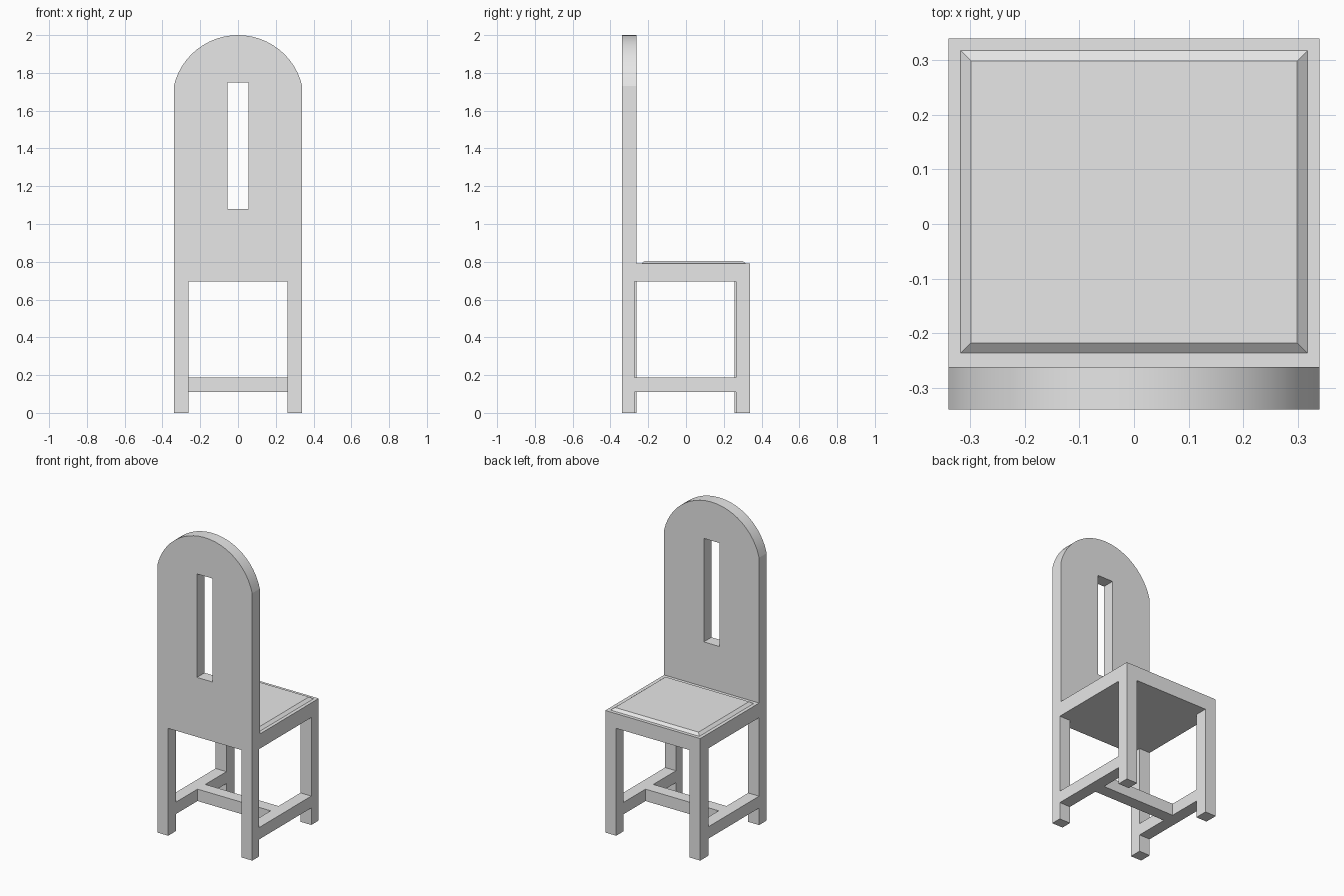
import bpy, bmesh, math

old = bpy.data.objects.get("Cube")
if old:
    bpy.data.objects.remove(old, do_unlink=True)

grey = bpy.data.materials.new("plain grey")
grey.use_nodes = True
GREY = (0.8, 0.8, 0.8, 1)
grey.diffuse_color = GREY
grey.node_tree.nodes["Principled BSDF"].inputs["Base Color"].default_value = GREY

HALF = 0.34       # half width and half depth
INNER = 0.262     # inner side of legs
SEAT_LOW, SEAT_TOP = 0.695, 0.79


def add_object(name, bm):
    bmesh.ops.recalc_face_normals(bm, faces=bm.faces)
    mesh = bpy.data.meshes.new(name)
    bm.to_mesh(mesh)
    bm.free()
    mesh.materials.append(grey)
    obj = bpy.data.objects.new(name, mesh)
    bpy.context.collection.objects.link(obj)
    return obj


def box(name, xs, ys, zs, taper=0):
    """Box between limits; taper draws the top face inwards."""
    bm = bmesh.new()
    bmesh.ops.create_cube(bm, size=1)
    for v in bm.verts:
        top = v.co.z > 0
        shrink = taper if top else 0
        v.co = (xs[1] - shrink if v.co.x > 0 else xs[0] + shrink,
                ys[1] - shrink if v.co.y > 0 else ys[0] + shrink,
                zs[1] if top else zs[0])
    return add_object(name, bm)


# Tall backrest with an arched top
SHOULDER = 1.73
rise = 2 - SHOULDER
radius = (HALF ** 2 + rise ** 2) / (2 * rise)
sweep = math.asin(HALF / radius)
STEPS = 24
profile = [(-HALF, SEAT_LOW)]
for i in range(STEPS + 1):
    a = sweep * (2 * i / STEPS - 1)
    profile.append((radius * math.sin(a), 2 - radius + radius * math.cos(a)))
profile.append((HALF, SEAT_LOW))

bm = bmesh.new()
panel = bm.faces.new([bm.verts.new((x, -HALF, z)) for x, z in profile])
ext = bmesh.ops.extrude_face_region(bm, geom=[panel])
moved = [g for g in ext["geom"] if isinstance(g, bmesh.types.BMVert)]
bmesh.ops.translate(bm, verts=moved, vec=(0, HALF - INNER, 0))
backrest = add_object("backrest", bm)

# Slot through the backrest
cutter = box("slot_cutter", (-0.056, 0.056), (-0.5, -0.1), (1.08, 1.75))
cutter.hide_render = True
slot = backrest.modifiers.new("slot", 'BOOLEAN')
slot.operation = 'DIFFERENCE'
slot.solver = 'EXACT'
slot.object = cutter
bpy.context.view_layer.objects.active = backrest
backrest.select_set(True)
bpy.ops.object.modifier_apply(modifier=slot.name)
bpy.data.objects.remove(cutter, do_unlink=True)
bpy.ops.object.shade_smooth_by_angle(angle=math.radians(15))

# Seat and its chamfered pad
box("seat", (-HALF, HALF), (-INNER, HALF), (SEAT_LOW, SEAT_TOP))
box("seat_pad", (-0.318, 0.318), (-0.237, 0.318), (SEAT_TOP, 0.805), taper=0.019)

# Legs and side rails; the left pair of legs is slightly slimmer
RAIL = (0.11, 0.187)
for side, sx, front, back in (("left", 1, -0.272, 0.264), ("right", -1, -INNER, 0.256)):
    xs = sorted((sx * INNER, sx * HALF))
    box(side + "_front_leg", xs, (-HALF, front), (0, SEAT_LOW))
    box(side + "_back_leg", xs, (back, HALF), (0, SEAT_LOW))
    box(side + "_rail", xs, (front, back), RAIL)

# Rail joining the two sides
box("cross_rail", (-INNER, INNER), (-0.04, 0.04), RAIL)
